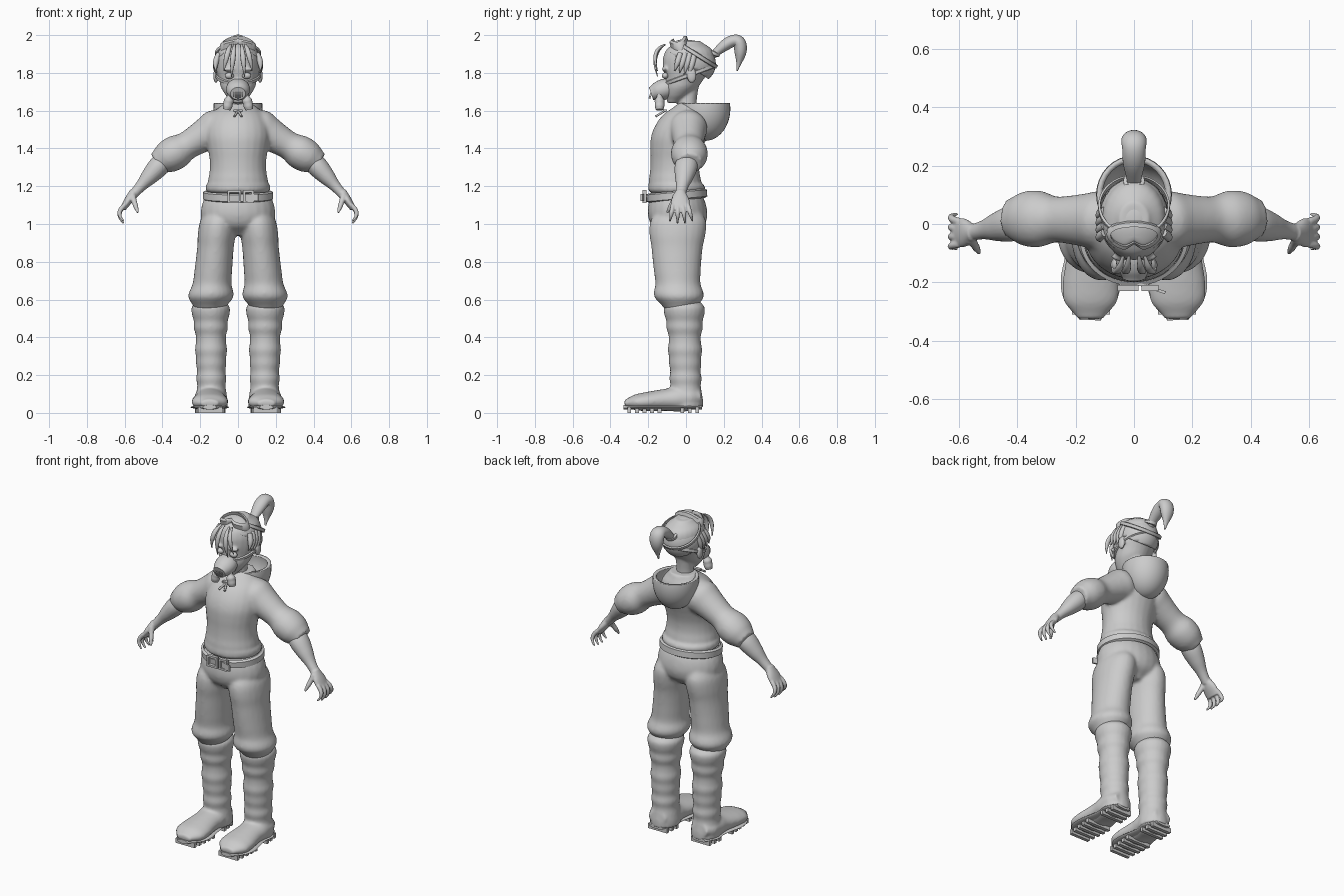
import bpy, bmesh
from math import sin, cos, pi, tau, radians
from mathutils import Vector, Matrix

if "Cube" in bpy.data.objects:
    bpy.data.objects.remove(bpy.data.objects["Cube"])

grey = bpy.data.materials.new("plain grey")
grey.use_nodes = True
grey.diffuse_color = (.6, .6, .6, 1)
grey.node_tree.nodes["Principled BSDF"].inputs["Base Color"].default_value = grey.diffuse_color

X_AXIS, Y_AXIS, Z_AXIS = Matrix.Identity(3)
BOTH_SIDES = (1, -1)


def finish(name, bm, mirror=False, fuse=0, thickness=0, smooth=True):
    """Turn a bmesh into a named object, optionally mirrored, fused or thickened."""
    bmesh.ops.recalc_face_normals(bm, faces=bm.faces)
    mesh = bpy.data.meshes.new(name)
    bm.to_mesh(mesh)
    bm.free()
    mesh.materials.append(grey)
    ob = bpy.data.objects.new(name, mesh)
    bpy.context.collection.objects.link(ob)
    if smooth:
        bpy.ops.object.select_all(action='DESELECT')
        ob.select_set(True)
        bpy.context.view_layer.objects.active = ob
        bpy.ops.object.shade_smooth_by_angle(angle=radians(50))
    if mirror:
        ob.modifiers.new("mirror", 'MIRROR').use_mirror_merge = False
    if thickness:
        ob.modifiers.new("thickness", 'SOLIDIFY').thickness = thickness
    if fuse:
        remesh = ob.modifiers.new("fuse", 'REMESH')
        remesh.mode, remesh.voxel_size, remesh.use_smooth_shade = 'VOXEL', fuse, True
        relax = ob.modifiers.new("relax", 'SMOOTH')
        relax.factor, relax.iterations = .5, 5
    return ob


def sample(values, t):
    """Smooth curve through evenly spaced values."""
    last = len(values) - 1
    i = min(int(t * last), max(last - 1, 0))
    u = t * last - i
    a, b, c, d = (values[min(max(i + k, 0), last)] for k in (-1, 0, 1, 2))
    return b + u / 2 * (c - a + u * (2 * a - 5 * b + 4 * c - d + u * (3 * (b - c) + d - a)))


def limb(bm, start, end, radii, flat=(1,), bow=(0, 0, 0), ref=Y_AXIS, level=False, sides=24, detail=4):
    """Tube from start to end, bowed, with smoothly varying radius and flatness."""
    start, end, bow = Vector(start), Vector(end), Vector(bow)
    steps = detail * (len(radii) + len(flat))
    rings = []
    for i in range(steps + 1):
        t = i / steps
        centre = start.lerp(end, t) + bow * 4 * t * (1 - t)
        along = Z_AXIS if level else (end - start + bow * 4 * (1 - 2 * t)).normalized()
        across = along.cross(ref).normalized()
        depth = across.cross(along) * sample(flat, t)
        r = sample(radii, t)
        rings.append([bm.verts.new(centre + r * (across * cos(a) + depth * sin(a)))
                      for a in (tau * k / sides for k in range(sides))])
    for low, high in zip(rings, rings[1:]):
        for k in range(sides):
            bm.faces.new((low[k], low[k - 1], high[k - 1], high[k]))
    bm.faces.new(rings[0])
    bm.faces.new(rings[-1])
    return bm


def place(loc, size=(1, 1, 1), angle=0, axis='X'):
    return Matrix.Translation(loc) @ Matrix.Rotation(radians(angle), 4, axis) @ Matrix.Diagonal((*size, 1))


def box(bm, *placing):
    bmesh.ops.create_cube(bm, size=1, matrix=place(*placing))
    return bm


def ball(bm, loc, size):
    bmesh.ops.create_uvsphere(bm, u_segments=32, v_segments=20, radius=1, matrix=place(loc, size))
    return bm


def cut(bm, point, normal):
    """Remove everything on the far side of a plane."""
    bmesh.ops.bisect_plane(bm, geom=bm.verts[:] + bm.edges[:] + bm.faces[:],
                           plane_co=point, plane_no=normal, clear_outer=True)
    return bm


def band(bm, loc, rx, ry, height, thick, tilt=0, segments=48):
    """A closed elliptical strap tilted front to back."""
    matrix = place(loc, angle=tilt)
    profile = ((0, -height), (thick, -height * .7), (thick, height * .7), (0, height))
    rings = []
    for k in range(segments):
        a = tau * k / segments
        rings.append([bm.verts.new(matrix @ Vector(((rx + out) * cos(a), (ry + out) * sin(a), up / 2)))
                      for out, up in profile])
    for k in range(segments):
        for j in range(len(profile)):
            bm.faces.new((rings[k - 1][j - 1], rings[k][j - 1], rings[k][j], rings[k - 1][j]))
    return bm


new = bmesh.new

# Hoodie: waisted body, sleeves ending in puffed cuffs, rolled hem
bm = limb(new(), start=(0, -.05, 1.16), end=(0, .03, 1.64), bow=(0, -.04, 0), level=True, flat=(.87,),
          radii=(.15, .16, .15, .15, .16, .17, .165, .14, .08))
for side in BOTH_SIDES:
    limb(bm, start=(side * .06, .01, 1.54), end=(side * .43, .02, 1.32), flat=(1, 1.1),
         radii=(.08, .1, .09, .08, .075, .09, .085, .06))
band(bm, (0, -.05, 1.19), rx=.14, ry=.12, height=.05, thick=.03)
finish("hoodie", bm, fuse=.01)

# Hood hanging open behind the neck
hood = cut(ball(new(), (0, .1, 1.61), (.13, .135, .17)), point=(0, 0, 1.64), normal=Z_AXIS)
finish("hood", hood, thickness=.02)

# Draw cord knot at the collar
bm = box(new(), (0, -.11, 1.6), (.05, .02, .01))
for side in BOTH_SIDES:
    limb(bm, start=(0, -.11, 1.6), end=(side * .02, -.16, 1.57), radii=(.006,), sides=8)
finish("collar_cord", bm)

# Forearms, palms, fingers and thumbs
bm = limb(new(), start=(.38, .01, 1.35), end=(.56, -.03, 1.15), radii=(.05, .055, .045, .03, .025), flat=(1.1,))
limb(bm, start=(.55, -.03, 1.17), end=(.61, -.03, 1.08), radii=(.024, .022, .016), flat=(1.2, 2.2, 3))
for finger in (-1.5, -.5, .5, 1.5):
    limb(bm, start=(.6, -.03 + finger * .026, 1.1), end=(.605, -.025 + finger * .04, 1 + abs(finger) * .01),
         bow=(.025, 0, 0), radii=(.013, .012, .006), sides=10)
limb(bm, start=(.56, -.05, 1.15), end=(.53, -.1, 1.06), radii=(.02, .015, .013, .007), sides=10)
finish("arms_and_hands", bm, mirror=True, fuse=.0045)

# Trousers gathered below the knee
bm = limb(new(), start=(0, -.05, 1.18), end=(0, -.04, .94), level=True, flat=(.8,),
          radii=(.15, .18, .195, .195, .17, .1))
for side in BOTH_SIDES:
    limb(bm, start=(side * .1, -.035, 1.08), end=(side * .15, -.03, .55), bow=(0, -.015, 0), level=True,
         flat=(1.6, 1.05), radii=(.07, .095, .1, .097, .098, .1, .103, .12, .08))
finish("trousers", bm, fuse=.01)

# Boots: wrinkled shaft and broad rounded toe
bm = limb(new(), start=(.145, -.01, .6), end=(.14, 0, .03), level=True, flat=(1.07,),
          radii=(.07, .1, .1, .09, .09, .08, .08, .085, .08, .08, .075, .08, .075, .08, .085, .085))
limb(bm, start=(.145, .08, .085), end=(.15, -.325, .05), ref=X_AXIS,
     radii=(.04, .065, .07, .06, .055, .05, .042, .02), flat=(1.4, 1.2, 1.5, 2, 2.3))
finish("boots", bm, mirror=True, fuse=.008)

# Soles with cross lugs, leaving the arch bare
bm = limb(new(), start=(.147, .085, .03), end=(.15, -.33, .03), ref=X_AXIS, radii=(.012,),
          flat=(4, 7, 6.5, 7.5, 8.5, 7.5, 3))
for lug in range(10):
    if lug not in (3, 4):
        box(bm, (.147, .06 - lug * .04, .015), (.13 + .03 * sin(pi * lug / 9), .02, .03))
finish("boot_soles", bm, mirror=True)

# Belt, double buckle and loose end
finish("belt", band(new(), (0, -.05, 1.15), rx=.172, ry=.148, height=.05, thick=.014, tilt=5))
bm = new()
for x, width in ((-.02, .06), (.055, .045)):
    for side in BOTH_SIDES:
        box(bm, (x + side * width / 2, -.22, 1.145), (.012, .02, .066))
        box(bm, (x, -.22, 1.145 + side * .028), (width, .02, .012))
box(bm, (.06, -.22, 1.14), (.1, .01, .036), -18, 'Z')
finish("belt_buckle", bm, smooth=False)

# Head, neck, nose, ears and brows
bm = limb(new(), start=(0, -.07, 1.64), end=(0, .015, 1.97), bow=(0, .03, 0), level=True, flat=(1, 1, 1.2, 1.2),
          radii=(.03, .065, .09, .1, .11, .114, .112, .096, .05))
limb(bm, start=(0, 0, 1.55), end=(0, .02, 1.78), radii=(.07, .05, .05, .06), level=True)
ball(bm, (0, -.13, 1.745), (.016, .024, .022))
for side in BOTH_SIDES:
    ball(bm, (side * .117, .03, 1.785), (.014, .026, .04))
    ball(bm, (side * .045, -.112, 1.82), (.035, .016, .012))
finish("head", bm, fuse=.007)
finish("eyes", ball(new(), (.046, -.11, 1.785), (.024, .017, .017)), mirror=True)

# Hair cap, cut along a slope from forehead to nape
cap = cut(ball(new(), (0, .015, 1.85), (.12, .143, .124)), point=(0, 0, 1.85), normal=(0, -.7, -1))
finish("hair_cap", cap, thickness=.01)

# Long front locks and short tufts over the ears
bm = new()
for x, tip in ((.035, 1.78), (.075, 1.81)):
    limb(bm, start=(x / 2, -.11, 1.95), end=(x, -.15, tip), bow=(0, -.03, .02),
         radii=(.006, .013, .013, .003), flat=(.7,), sides=10)
for tuft in range(4):
    y = -.06 + tuft * .025
    limb(bm, start=(.1, y + .03, 1.9), end=(.115, y, 1.81 - tuft * .01), bow=(.01, 0, 0),
         radii=(.015, .015, .003), sides=10)
finish("hair_locks", bm, mirror=True)

# Ponytail and tie
finish("ponytail", limb(new(), start=(0, .135, 1.885), end=(0, .27, 1.81), bow=(0, .07, .12), ref=X_AXIS,
                        radii=(.018, .03, .032, .035, .03, .004), flat=(1.25,)))
finish("hair_tie", band(new(), (0, .145, 1.905), rx=.024, ry=.024, height=.022, thick=.012, tilt=-25))

# Goggles pushed up on the head, curved to fit with a notch for the nose
bm = band(new(), (0, 0, 0), rx=.08, ry=.037, height=.045, thick=.014)
ball(bm, (0, 0, 0), (.083, .04, .008))
seat = place((0, -.04, 1.965), angle=16)
for v in bm.verts:
    x, y, z = v.co
    notch = max(0, .5 - abs(x) * 16) * max(0, -y)
    v.co = seat @ Vector((x, y + notch, z - 3.5 * x * x))
finish("goggles", bm)
finish("goggle_strap", band(new(), (0, .06, 1.895), rx=.115, ry=.115, height=.024, thick=.008, tilt=-32))

# Breathing mask with grille, strap and two filters
finish("mask", limb(new(), start=(0, -.08, 1.725), end=(0, -.185, 1.69), ref=X_AXIS,
                    radii=(.05, .055, .05, .035), flat=(1.15,)))
bm = new()
for bar in range(-2, 3):
    box(bm, (bar * .011, -.185, 1.69), (.004, .01, .056 - abs(bar) * .01), -18)
finish("mask_grille", bm, smooth=False)
finish("mask_strap", band(new(), (0, .02, 1.79), rx=.112, ry=.137, height=.022, thick=.008, tilt=20))
filters = limb(new(), start=(.04, -.14, 1.69), end=(.06, -.14, 1.605), radii=(.015, .015, .025, .025, .025, .02))
finish("mask_filters", filters, mirror=True)
